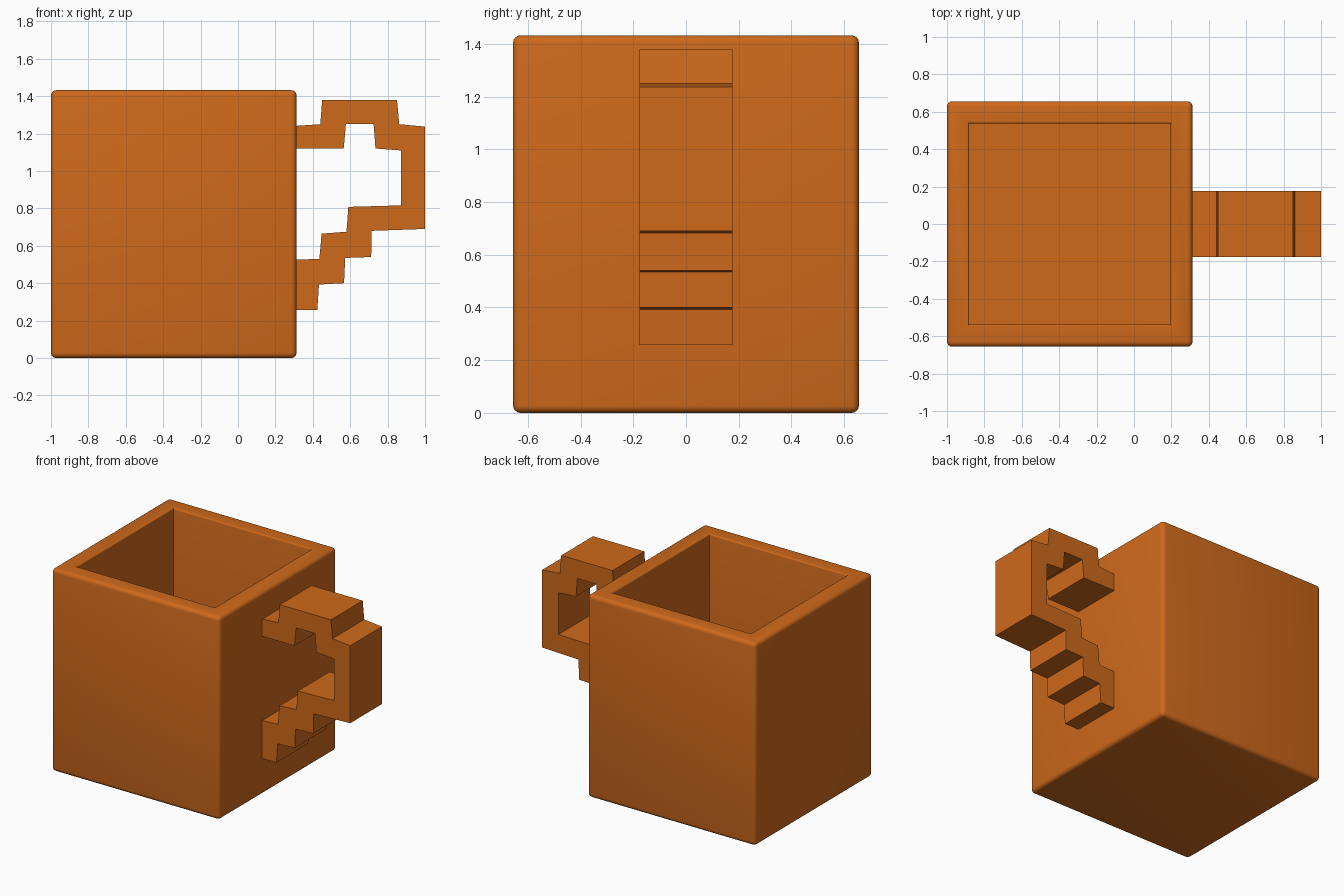
import bpy, bmesh
from mathutils import Vector

if "Cube" in bpy.data.objects:
    bpy.data.objects.remove(bpy.data.objects["Cube"])

orange = bpy.data.materials.new("burnt_orange")
orange.diffuse_color = (0.62, 0.142, 0.011, 1)
orange.use_nodes = True
orange.node_tree.nodes["Principled BSDF"].inputs["Base Color"].default_value = orange.diffuse_color


def finish(name, bm):
    bmesh.ops.recalc_face_normals(bm, faces=bm.faces)
    mesh = bpy.data.meshes.new(name)
    bm.to_mesh(mesh)
    bm.free()
    mesh.materials.append(orange)
    obj = bpy.data.objects.new(name, mesh)
    bpy.context.collection.objects.link(obj)
    return obj


# Square cup: box with an inset top pushed down to form the hollow
X0, X1, HALF_Y, HEIGHT, WALL = -1.0, 0.313, 0.656, 1.432, 0.118
bm = bmesh.new()
bmesh.ops.create_cube(bm, size=1)
for v in bm.verts:
    v.co = Vector(((X0 + X1) / 2 + v.co.x * (X1 - X0),
                   v.co.y * 2 * HALF_Y,
                   (v.co.z + 0.5) * HEIGHT))
outer = list(bm.edges)
bm.normal_update()
top = max(bm.faces, key=lambda f: f.calc_center_median().z)
bmesh.ops.inset_region(bm, faces=[top], thickness=WALL, use_even_offset=True)
rim = list(top.edges)
hollow = bmesh.ops.extrude_face_region(bm, geom=[top])
bmesh.ops.translate(bm, vec=(0, 0, WALL - HEIGHT),
                    verts=[g for g in hollow["geom"] if isinstance(g, bmesh.types.BMVert)])
if top.is_valid:
    bmesh.ops.delete(bm, geom=[top], context='FACES_ONLY')

# Softly rounded outer edges, finer rounding on the inner rim
for edges, width in ((outer, 0.028), (rim, 0.01)):
    bmesh.ops.bevel(bm, geom=[e for e in edges if e.is_valid], offset=width,
                    offset_type='OFFSET', segments=4, profile=0.5, affect='EDGES')
cup = finish("cup_body", bm)
bpy.context.view_layer.objects.active = cup
cup.select_set(True)
bpy.ops.object.shade_smooth_by_angle()

# Stepped handle: side outline extruded across y
outline = [
    (0.29, 1.24), (0.44, 1.25), (0.45, 1.38), (0.85, 1.38), (0.862, 1.25), (1.0, 1.237),
    (1.0, 0.69), (0.715, 0.68), (0.712, 0.54), (0.573, 0.535), (0.567, 0.40),
    (0.433, 0.393), (0.424, 0.257), (0.29, 0.257),
    (0.29, 0.525), (0.435, 0.53), (0.447, 0.665), (0.58, 0.675), (0.59, 0.808), (0.872, 0.816),
    (0.872, 1.11), (0.735, 1.12), (0.725, 1.25), (0.577, 1.25), (0.565, 1.12), (0.29, 1.12),
]
bm = bmesh.new()
side = bm.faces.new([bm.verts.new((x, -0.177, z)) for x, z in outline])
swept = bmesh.ops.extrude_face_region(bm, geom=[side])
bmesh.ops.translate(bm, vec=(0, 0.354, 0),
                    verts=[g for g in swept["geom"] if isinstance(g, bmesh.types.BMVert)])
finish("stepped_handle", bm)
